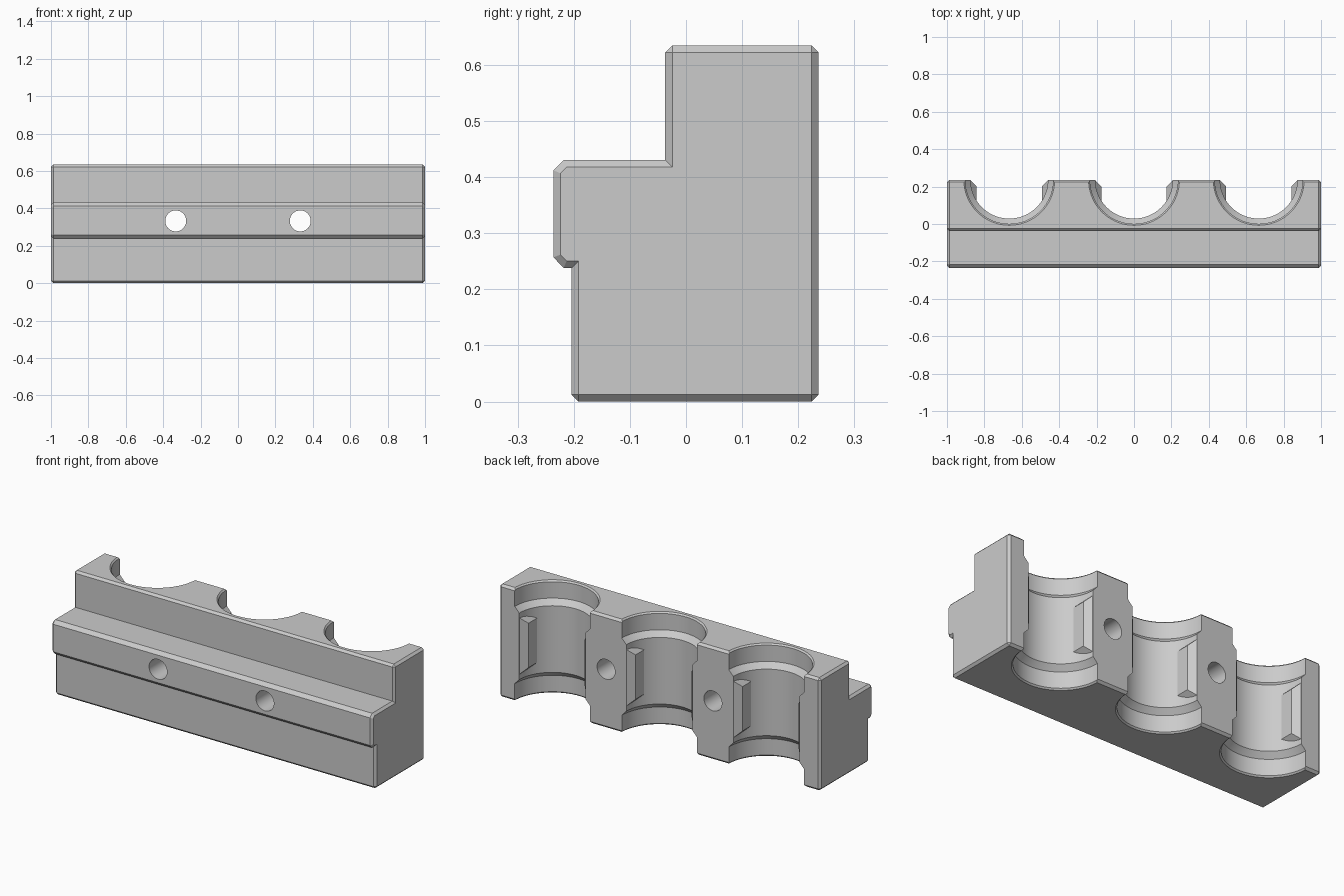
import bpy, bmesh, math
from mathutils import Matrix

if "Cube" in bpy.data.objects:
    bpy.data.objects.remove(bpy.data.objects["Cube"])

LENGTH, HEIGHT, BACK = 2.0, 0.635, 0.236
CHAMFER = 0.0125
BORES = (-0.667, 0, 0.667)

grey = bpy.data.materials.new("plain_grey")
grey.use_nodes = True
colour = (0.6, 0.6, 0.6, 1)
grey.diffuse_color = colour
grey.node_tree.nodes["Principled BSDF"].inputs["Base Color"].default_value = colour


def make_object(name, bm, helper=False):
    bmesh.ops.recalc_face_normals(bm, faces=bm.faces)
    mesh = bpy.data.meshes.new(name)
    bm.to_mesh(mesh)
    bm.free()
    mesh.materials.append(grey)
    obj = bpy.data.objects.new(name, mesh)
    bpy.context.collection.objects.link(obj)
    obj.hide_render = helper
    return obj


def apply_boolean(target, tool, operation):
    mod = target.modifiers.new(tool.name, 'BOOLEAN')
    mod.object, mod.operation, mod.solver = tool, operation, 'EXACT'
    bpy.context.view_layer.objects.active = target
    bpy.ops.object.modifier_apply(modifier=mod.name)
    bpy.data.objects.remove(tool)


# Stepped block: side profile (y, z) swept along x, square edges chamfered
profile = [(-0.204, 0), (-0.204, 0.238), (-0.218, 0.238), (-BACK, 0.257),
           (-BACK, 0.412), (-0.217, 0.431), (-0.037, 0.431),
           (-0.037, HEIGHT), (BACK, HEIGHT), (BACK, 0)]
bm = bmesh.new()
end = bm.faces.new([bm.verts.new((-LENGTH / 2, y, z)) for y, z in profile])
swept = bmesh.ops.extrude_face_region(bm, geom=[end])["geom"]
bmesh.ops.translate(bm, vec=(LENGTH, 0, 0),
                    verts=[v for v in swept if isinstance(v, bmesh.types.BMVert)])
bmesh.ops.recalc_face_normals(bm, faces=bm.faces)
square = [e for e in bm.edges if e.calc_face_angle_signed() > math.radians(80)]
bmesh.ops.bevel(bm, geom=square, offset=CHAMFER, segments=1, profile=0.5,
                affect='EDGES')
block = make_object("clamp_block", bm)


# Stepped bore: half section (radius, z) spun about the vertical axis
def bore_cutter(x):
    lower = [(0, -0.02), (0.263, -0.02), (0.235, 0.008), (0.235, 0.1), (0.207, 0.13)]
    section = lower + [(r, HEIGHT - z) for r, z in reversed(lower)]
    bm = bmesh.new()
    verts = [bm.verts.new((x + r, BACK, z)) for r, z in section]
    edges = [bm.edges.new(pair) for pair in zip(verts, verts[1:])]
    bmesh.ops.spin(bm, geom=verts + edges, cent=(x, BACK, 0), axis=(0, 0, 1),
                   angle=math.tau, steps=72)
    bmesh.ops.remove_doubles(bm, verts=bm.verts, dist=0.0001)
    return make_object("bore_cutter", bm, helper=True)


# Retaining ridge: tapered pad on the side wall of a bore
def ridge(x, side):
    bm = bmesh.new()
    bmesh.ops.create_cube(bm, size=2)
    for v in bm.verts:
        inner = v.co.x < 0
        taper = 0.035 if inner else 0
        v.co.z = HEIGHT / 2 + v.co.z * (0.16 - taper)
        v.co.y = BACK - 0.001 - taper if v.co.y > 0 else 0.05 + taper
        v.co.x = x + side * (0.174 if inner else 0.209)
    return make_object("ridge", bm)


for x in BORES:
    apply_boolean(block, bore_cutter(x), 'DIFFERENCE')
for x in BORES:
    for side in (-1, 1):
        apply_boolean(block, ridge(x, side), 'UNION')

# Bolt holes through the webs between bores
for x in (-0.333, 0.333):
    bm = bmesh.new()
    bmesh.ops.create_cone(bm, cap_ends=True, segments=48, radius1=0.056,
                          radius2=0.056, depth=1,
                          matrix=Matrix.Translation((x, 0, 0.333))
                          @ Matrix.Rotation(math.pi / 2, 4, 'X'))
    apply_boolean(block, make_object("bolt_hole_cutter", bm, helper=True), 'DIFFERENCE')

bpy.ops.object.select_all(action='DESELECT')
block.select_set(True)
bpy.context.view_layer.objects.active = block
bpy.ops.object.shade_smooth_by_angle(angle=math.radians(25))
